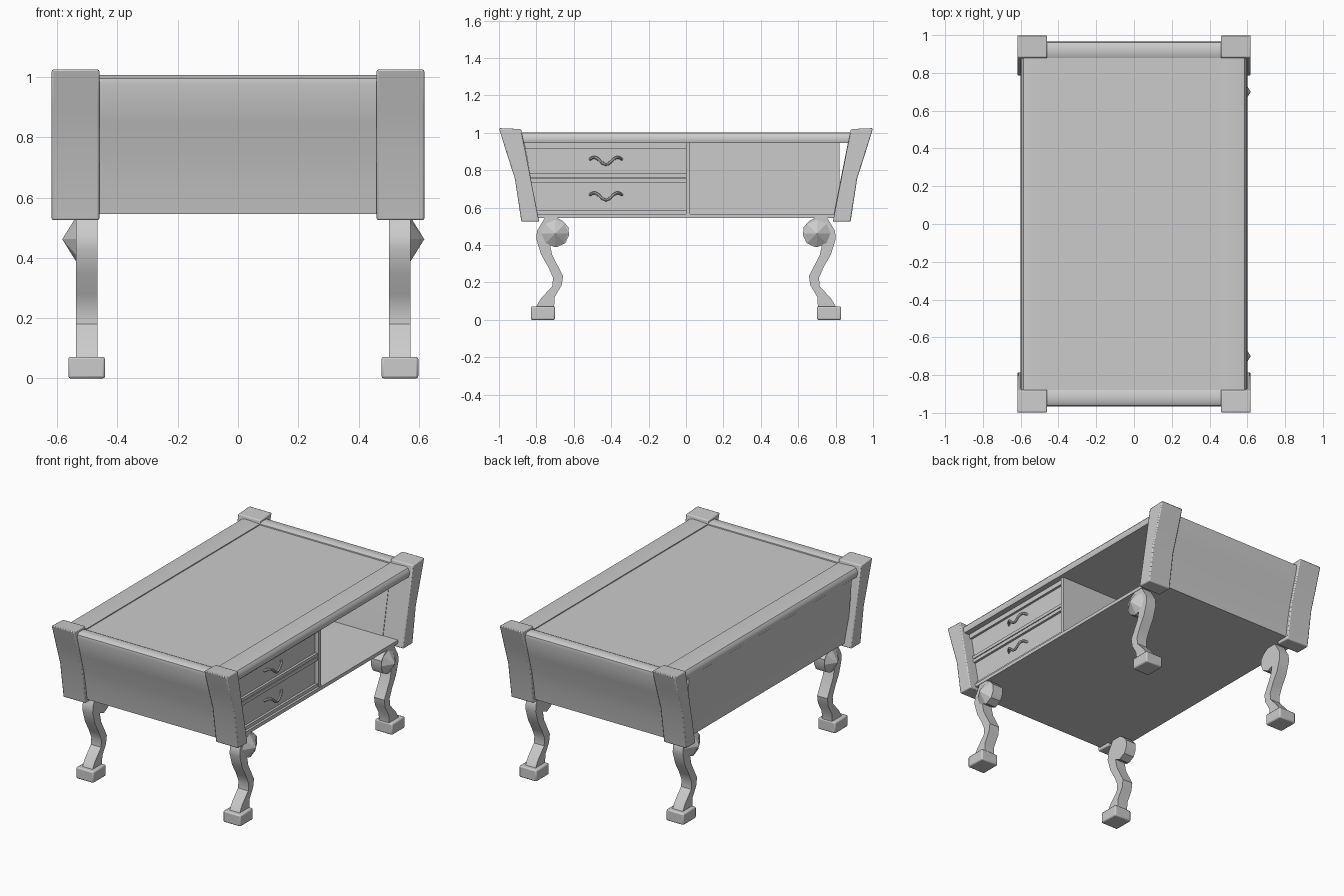
import bpy, bmesh, math
from mathutils import Matrix

if "Cube" in bpy.data.objects:
    bpy.data.objects.remove(bpy.data.objects["Cube"])


def finish(o, bevel=0, mirror_y=False, mirror_x=False, smooth=True):
    bpy.ops.object.select_all(action='DESELECT')
    o.select_set(True)
    bpy.context.view_layer.objects.active = o
    if smooth:
        bpy.ops.object.shade_smooth_by_angle(angle=math.radians(35))
    if bevel:
        b = o.modifiers.new("bevel", 'BEVEL')
        b.width, b.segments, b.limit_method = bevel, 2, 'ANGLE'
        b.angle_limit = math.radians(50)
    if mirror_x or mirror_y:
        m = o.modifiers.new("mirror", 'MIRROR')
        m.use_axis = (mirror_x, mirror_y, False)
        m.use_mirror_merge = False
    return o


def add_mesh(name, bm):
    bmesh.ops.recalc_face_normals(bm, faces=bm.faces)
    me = bpy.data.meshes.new(name)
    bm.to_mesh(me)
    bm.free()
    o = bpy.data.objects.new(name, me)
    bpy.context.collection.objects.link(o)
    return o


def prism(name, pts, a, b, axis='x', **kw):
    """Extrude a profile: (y,z) along x, or (x,z) along y."""
    bm = bmesh.new()
    place = (lambda p, t: (t, p[0], p[1])) if axis == 'x' else (lambda p, t: (p[0], t, p[1]))
    f = bm.faces.new([bm.verts.new(place(p, a)) for p in pts])
    r = bmesh.ops.extrude_face_region(bm, geom=[f])
    vs = [e for e in r['geom'] if isinstance(e, bmesh.types.BMVert)]
    bmesh.ops.translate(bm, verts=vs, vec=(b - a, 0, 0) if axis == 'x' else (0, b - a, 0))
    return finish(add_mesh(name, bm), **kw)


def box(name, x0, x1, y0, y1, z0, z1, **kw):
    return prism(name, [(y0, z0), (y1, z0), (y1, z1), (y0, z1)], x0, x1, **kw)


# Flared corner posts
post = [(-1, 1.025), (-0.96, 0.895), (-0.915, 0.755), (-0.88, 0.525), (-0.785, 0.525), (-0.882, 1.02)]
prism("corner_post", post, 0.46, 0.618, bevel=0.006, mirror_x=True, mirror_y=True)

# Concave end panels with rounded rims
end = [(-0.88, 0.998), (-0.90, 1.006), (-0.945, 1.006), (-0.962, 0.995), (-0.965, 0.975), (-0.93, 0.85),
       (-0.902, 0.75), (-0.88, 0.65), (-0.865, 0.545), (-0.785, 0.545), (-0.868, 0.96)]
prism("end_panel", end, -0.47, 0.47, mirror_y=True)

# Rounded long rails
rail = [(0.46, 0.945), (0.595, 0.945), (0.6, 0.96), (0.598, 0.982), (0.585, 0.998), (0.565, 1.003), (0.46, 0.998)]
prism("long_rail", rail, -0.885, 0.885, axis='y', mirror_x=True)

# Table top, closed side and bottom board
box("table_top", -0.47, 0.47, -0.885, 0.885, 0.945, 0.992)
back = [(-0.597, 0.95), (-0.585, 0.8), (-0.573, 0.67), (-0.565, 0.545), (-0.54, 0.545), (-0.54, 0.95)]
prism("closed_side", back, -0.82, 0.82, axis='y')
box("bottom_board", -0.56, 0.575, -0.80, 0.80, 0.545, 0.567)

# Drawer block and divider beside the open compartment
prism("drawer_block", [(-0.865, 0.946), (-0.795, 0.566), (0, 0.566), (0, 0.946)], -0.54, 0.545)
box("divider", -0.54, 0.57, 0, 0.022, 0.566, 0.946)


# Horizontal mouldings around the drawers
def slant(z):
    return -0.795 - (z - 0.566) * 0.184


for z0, z1, x in [(0.915, 0.946, 0.56), (0.762, 0.782, 0.56), (0.735, 0.757, 0.56), (0.566, 0.588, 0.56)]:
    prism("drawer_moulding", [(slant(z0), z0), (0, z0), (0, z1), (slant(z1), z1)], 0.53, x)

# Wavy drawer handles
for zc in (0.85, 0.66):
    cu = bpy.data.curves.new("drawer_handle", 'CURVE')
    cu.dimensions, cu.bevel_depth, cu.bevel_resolution, cu.use_fill_caps = '3D', 0.008, 2, True
    sp = cu.splines.new('POLY')
    n = 20
    sp.points.add(n)
    for i, p in enumerate(sp.points):
        t = i / n * 2 - 1
        z = zc - 0.019 * math.cos(t * math.pi * 1.35)
        x = 0.575 - 0.035 * abs(t) ** 4
        p.co = (x, -0.428 + 0.085 * t, z, 1)
    o = bpy.data.objects.new("drawer_handle", cu)
    bpy.context.collection.objects.link(o)
    bpy.ops.object.select_all(action='DESELECT')
    o.select_set(True)
    bpy.context.view_layer.objects.active = o
    bpy.ops.object.convert(target='MESH')
    finish(bpy.context.object)

# Scrolled legs with pointed bosses and block feet
leg = [(-0.755, 0.545), (-0.797, 0.475), (-0.80, 0.43), (-0.775, 0.35), (-0.735, 0.28), (-0.711, 0.225),
       (-0.715, 0.18), (-0.775, 0.115), (-0.805, 0.065), (-0.705, 0.065), (-0.703, 0.12), (-0.665, 0.185),
       (-0.657, 0.235), (-0.715, 0.345), (-0.728, 0.405), (-0.69, 0.388), (-0.645, 0.41), (-0.626, 0.45),
       (-0.628, 0.495), (-0.66, 0.53), (-0.69, 0.545)]
for side, xc in ((1, 0.537), (-1, -0.502)):
    prism("leg", leg, xc - 0.036, xc + 0.036, mirror_y=True)
    box("foot", xc - 0.061, xc + 0.061, -0.83, -0.70, 0, 0.072, bevel=0.008, mirror_y=True)
    bm = bmesh.new()
    bmesh.ops.create_cone(bm, cap_ends=True, segments=8, radius1=0.074, radius2=0, depth=0.046,
                          matrix=Matrix.Translation((xc + side * 0.058, -0.70, 0.462))
                          @ Matrix.Rotation(side * math.pi / 2, 4, 'Y'))
    finish(add_mesh("leg_boss", bm), mirror_y=True, smooth=False)
